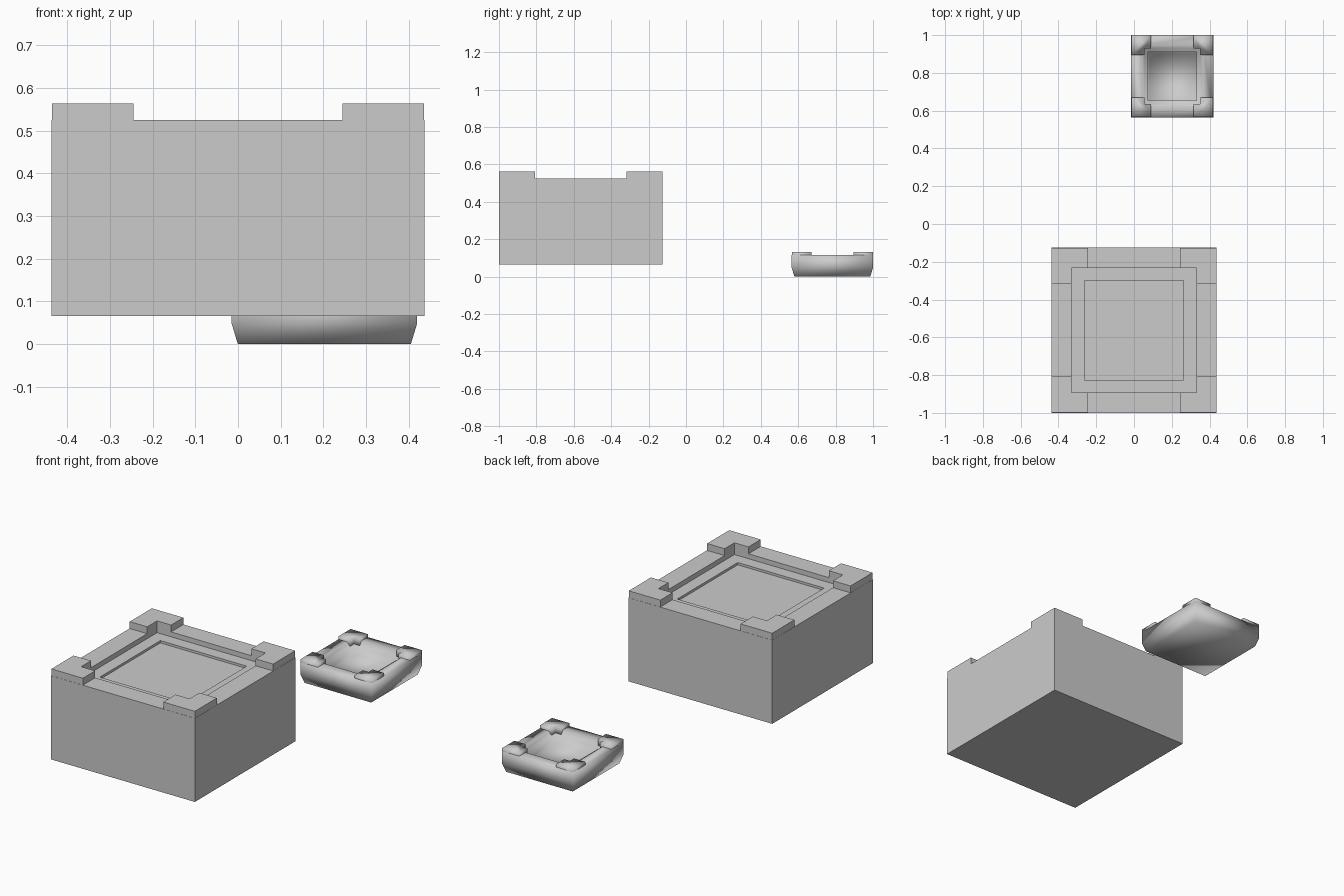
import bpy, bmesh
from mathutils import Matrix, Vector

if "Cube" in bpy.data.objects:
    bpy.data.objects.remove(bpy.data.objects["Cube"])


def finish(bm, name, loc, smooth):
    bmesh.ops.recalc_face_normals(bm, faces=bm.faces)
    mesh = bpy.data.meshes.new(name)
    bm.to_mesh(mesh)
    bm.free()
    for p in mesh.polygons:
        p.use_smooth = smooth
    ob = bpy.data.objects.new(name, mesh)
    ob.location = loc
    bpy.context.collection.objects.link(ob)
    return ob


def square_body(name, loc, profile, smooth=False):
    """Stack of square loops (half width, z), capped at both ends."""
    bm = bmesh.new()
    loops = [[bm.verts.new((sx * h, sy * h, z))
              for sx, sy in ((-1, -1), (1, -1), (1, 1), (-1, 1))]
             for h, z in profile]
    for a, b in zip(loops, loops[1:]):
        for i in range(4):
            j = (i + 1) % 4
            bm.faces.new((a[i], a[j], b[j], b[i]))
    bm.faces.new(loops[0][::-1])
    bm.faces.new(loops[-1])
    return finish(bm, name, loc, smooth)


def corner_posts(name, loc, half, arm, thick, z0, z1, smooth=False):
    """Four L-shaped raised corners, turned around the centre."""
    o, a, t = half, half - arm, half - thick
    outline = [(-o, -o), (-a, -o), (-a, -t), (-t, -t), (-t, -a), (-o, -a)]
    bm = bmesh.new()
    for k in range(4):
        rot = Matrix.Rotation(k * 1.5707963, 3, 'Z')
        low = [bm.verts.new(rot @ Vector((x, y, z0))) for x, y in outline]
        top = [bm.verts.new(rot @ Vector((x, y, z1))) for x, y in outline]
        bm.faces.new(low[::-1])
        bm.faces.new(top)
        for i in range(6):
            j = (i + 1) % 6
            bm.faces.new((low[i], low[j], top[j], top[i]))
    return finish(bm, name, loc, smooth)


# Large block with a stepped recess in its top
big = (0, -0.5625, 0)
square_body("large_block", big, [
    (0.4375, 0.065), (0.4375, 0.525), (0.33, 0.525),
    (0.33, 0.498), (0.263, 0.498), (0.263, 0.485)])
corner_posts("large_block_corners", big, 0.4365, 0.192, 0.1065, 0.525, 0.563)

# Small tray with tapered base and a deeper recess, softly shaded
small = (0.2025, 0.7825, 0)
square_body("small_tray", small, [
    (0.203, 0.0), (0.2175, 0.048), (0.2175, 0.115), (0.162, 0.115),
    (0.148, 0.095), (0.128, 0.09), (0.126, 0.05)], smooth=True)
corner_posts("small_tray_corners", small, 0.217, 0.105, 0.07, 0.09, 0.132,
             smooth=True)
